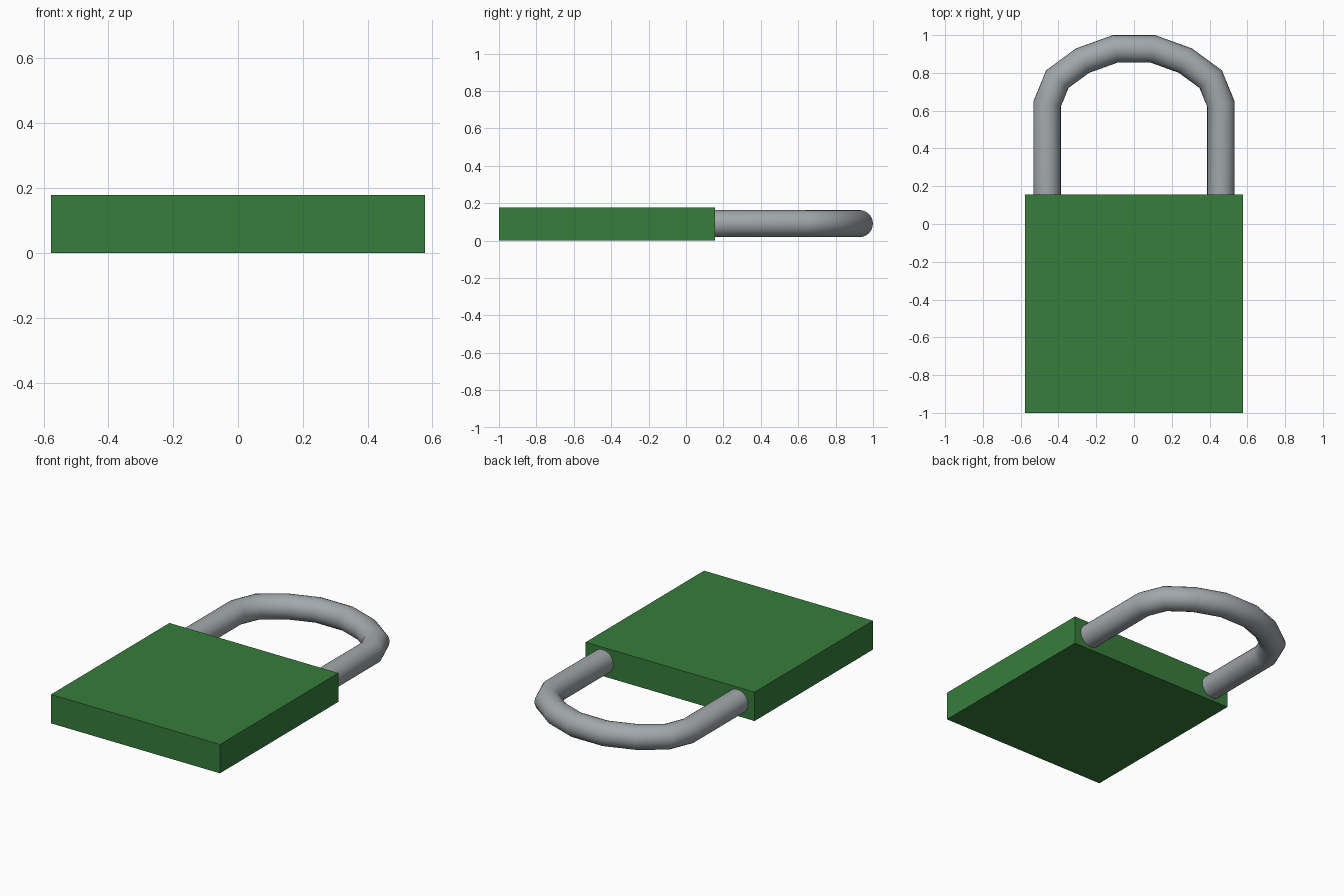
import bpy, bmesh, math
from mathutils import Vector

if "Cube" in bpy.data.objects:
    bpy.data.objects.remove(bpy.data.objects["Cube"])


def material(name, rgb):
    m = bpy.data.materials.new(name)
    m.diffuse_color = (*rgb, 1)
    m.use_nodes = True
    m.node_tree.nodes["Principled BSDF"].inputs["Base Color"].default_value = m.diffuse_color
    return m


def make_object(name, bm, mat):
    bmesh.ops.recalc_face_normals(bm, faces=bm.faces)
    me = bpy.data.meshes.new(name)
    bm.to_mesh(me)
    bm.free()
    me.materials.append(mat)
    ob = bpy.data.objects.new(name, me)
    bpy.context.collection.objects.link(ob)
    return ob


green = material("green", (0.038, 0.205, 0.045))
steel = material("steel grey", (0.36, 0.39, 0.41))

# Lock body: plain slab
bm = bmesh.new()
bmesh.ops.create_cube(bm, size=1)
for v in bm.verts:
    v.co = Vector((v.co.x * 1.154, v.co.y * 1.155 - 0.4225, (v.co.z + 0.5) * 0.178))
make_object("lock_body", bm, green)

# Shackle: round tube swept along a mirrored U path with mitred joints
half = [(0.46, 0.10), (0.46, 0.635), (0.406, 0.767), (0.272, 0.865), (0.10, 0.927)]
path = [Vector(p) for p in half] + [Vector((-x, y)) for x, y in reversed(half)]
R, ZC, SIDES = 0.0725, 0.091, 24
bm = bmesh.new()
rings = []
for i, p in enumerate(path):
    d1 = (p - path[i - 1]).normalized() if i else (path[1] - p).normalized()
    d2 = (path[i + 1] - p).normalized() if i < len(path) - 1 else d1
    t = (d1 + d2).normalized()
    side = Vector((t.y, -t.x)) / t.dot(d1)   # widened to keep the tube even
    ring = []
    for k in range(SIDES):
        a = 2 * math.pi * k / SIDES
        q = p + side * (R * math.cos(a))
        ring.append(bm.verts.new((q.x, q.y, ZC + R * math.sin(a))))
    rings.append(ring)
for r1, r2 in zip(rings, rings[1:]):
    for k in range(SIDES):
        j = (k + 1) % SIDES
        bm.faces.new((r1[k], r1[j], r2[j], r2[k]))
bm.faces.new(rings[0])
bm.faces.new(rings[-1])
shackle = make_object("shackle", bm, steel)
bpy.context.view_layer.objects.active = shackle
shackle.select_set(True)
bpy.ops.object.shade_smooth_by_angle(angle=math.radians(40))
